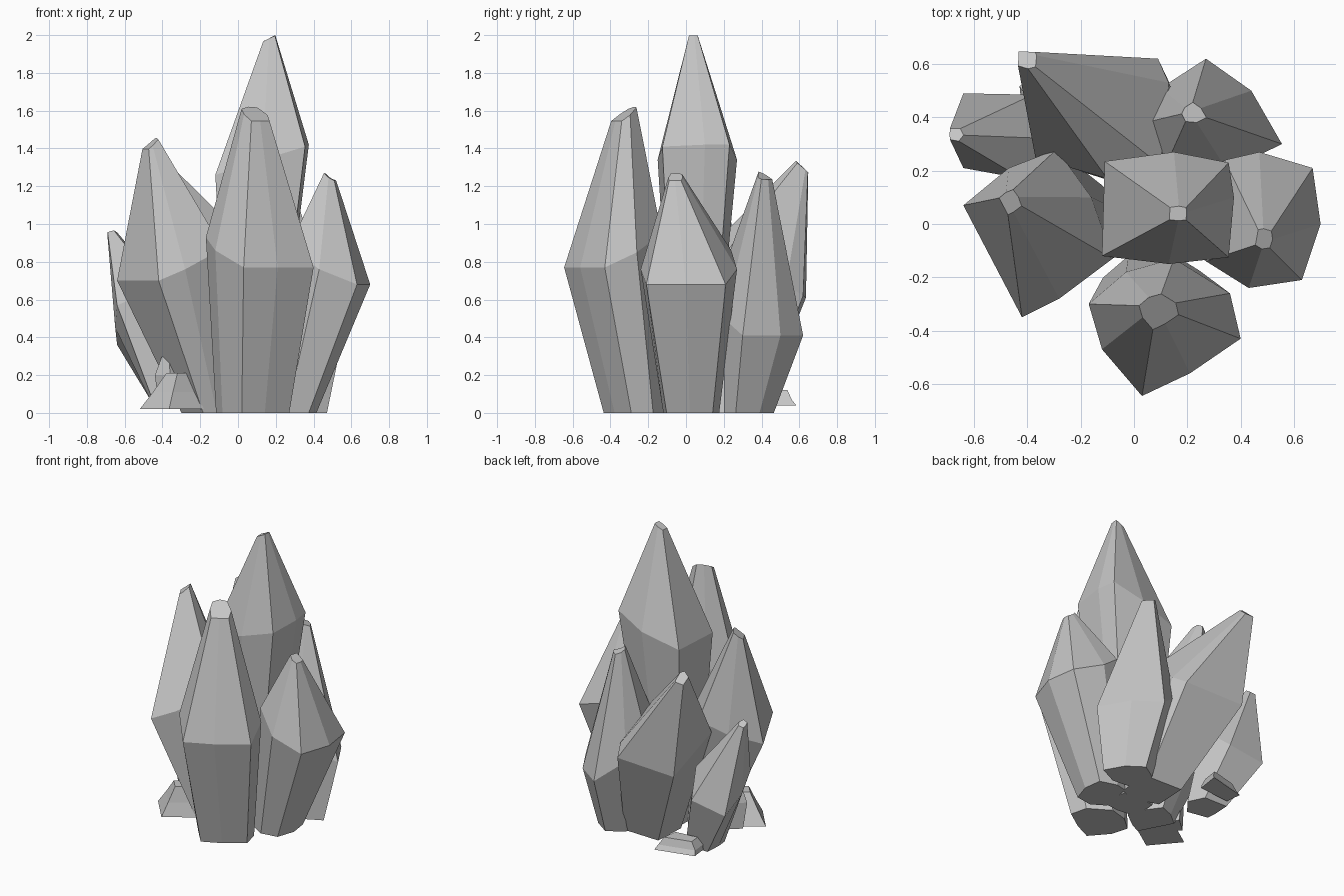
import bpy, bmesh
from mathutils import Vector

stone = bpy.data.materials.new("grey_crystal")
stone.diffuse_color = (0.56, 0.56, 0.56, 1)


def crystal(name, girdle, tip, tip_scale, tip_tilt, foot, foot_scale):
    """Faceted shard: scaled copies of the girdle ring form the foot and tip."""
    ring = [Vector(p) for p in girdle]
    mid = sum(ring, Vector()) / len(ring)
    base, top = [], []
    for p in ring:
        d = p - mid
        base.append(Vector((foot[0] + d.x * foot_scale, foot[1] + d.y * foot_scale, foot[2])))
        top.append(Vector(tip) + Vector((d.x * tip_scale, d.y * tip_scale, d.z * tip_tilt)))
    bm = bmesh.new()
    rings = [[bm.verts.new(p) for p in r] for r in (base, ring, top)]
    n = len(ring)
    for lo, hi in zip(rings, rings[1:]):
        for i in range(n):
            j = (i + 1) % n
            bm.faces.new((lo[i], lo[j], hi[j], hi[i]))
    bm.faces.new(rings[0])
    bm.faces.new(rings[-1])
    bmesh.ops.recalc_face_normals(bm, faces=bm.faces)
    me = bpy.data.meshes.new(name)
    bm.to_mesh(me)
    bm.free()
    me.materials.append(stone)
    bpy.context.collection.objects.link(bpy.data.objects.new(name, me))


# Tall middle shard
crystal("centre_crystal",
        [(-.11, .235, 1.27), (-.12, -.12, 1.26), (.13, -.15, 1.34), (.355, -.125, 1.41),
         (.375, .10, 1.42), (.355, .23, 1.42), (.15, .27, 1.34)],
        (.17, .04, 1.985), .13, .2, (.09, .04, 0), .5)

# Big shards around it
crystal("front_crystal",
        [(-.17, -.30, .93), (-.12, -.47, .86), (.03, -.645, .77), (.21, -.56, .77),
         (.40, -.43, .77), (.36, -.26, .85), (.15, -.13, .95), (-.03, -.18, .96)],
        (.09, -.325, 1.58), .26, .4, (.07, -.25, 0), .68)

crystal("left_crystal",
        [(-.64, .07, .70), (-.42, -.35, .70), (-.28, -.28, .76), (-.08, -.13, .87),
         (-.16, .10, .90), (-.29, .28, .85), (-.47, .21, .77)],
        (-.46, .085, 1.425), .15, .3, (-.14, -.01, 0), .52)

crystal("back_left_crystal",
        [(.09, .62, .62), (-.35, .635, .61), (-.37, .25, .78), (-.10, .17, .92),
         (.10, .22, .86), (.13, .53, .68)],
        (-.395, .615, 1.30), .14, .2, (.10, .25, 0), .6)

crystal("right_crystal",
        [(.67, .21, .68), (.47, .27, .76), (.34, .24, .86), (.27, -.14, .88),
         (.43, -.24, .76), (.63, -.21, .68), (.70, 0, .68)],
        (.49, -.055, 1.245), .15, .2, (.30, .03, 0), .58)

crystal("back_right_crystal",
        [(.44, .50, .41), (.27, .62, .41), (.10, .51, .55), (.04, .38, .70),
         (.12, .22, .82), (.35, .20, .50), (.555, .30, .41)],
        (.22, .415, 1.25), .18, .1, (.29, .32, 0), .63)

# Shorter leaning shard
crystal("small_left_crystal",
        [(-.64, .49, .36), (-.65, .32, .45), (-.64, .21, .57), (-.42, .17, .66),
         (-.30, .32, .55), (-.38, .485, .40)],
        (-.67, .335, .95), .15, .1, (-.345, .28, .02), .66)

# Little broken chips at the foot
crystal("thin_chip",
        [(-.44, -.04, .20), (-.36, -.10, .20), (-.29, -.04, .20), (-.35, .04, .20)],
        (-.365, -.03, .325), .35, 0, (-.33, -.02, .02), 1.1)

crystal("front_chip",
        [(-.45, -.145, .11), (-.345, -.27, .11), (-.22, -.185, .11), (-.325, -.06, .11)],
        (-.315, -.17, .21), .56, 0, (-.35, -.16, .02), 1.48)

crystal("back_chip",
        [(-.18, .56, .07), (-.42, .50, .07), (-.41, .40, .07), (-.20, .42, .07)],
        (-.30, .47, .12), .75, 0, (-.30, .485, .04), 1.1)
